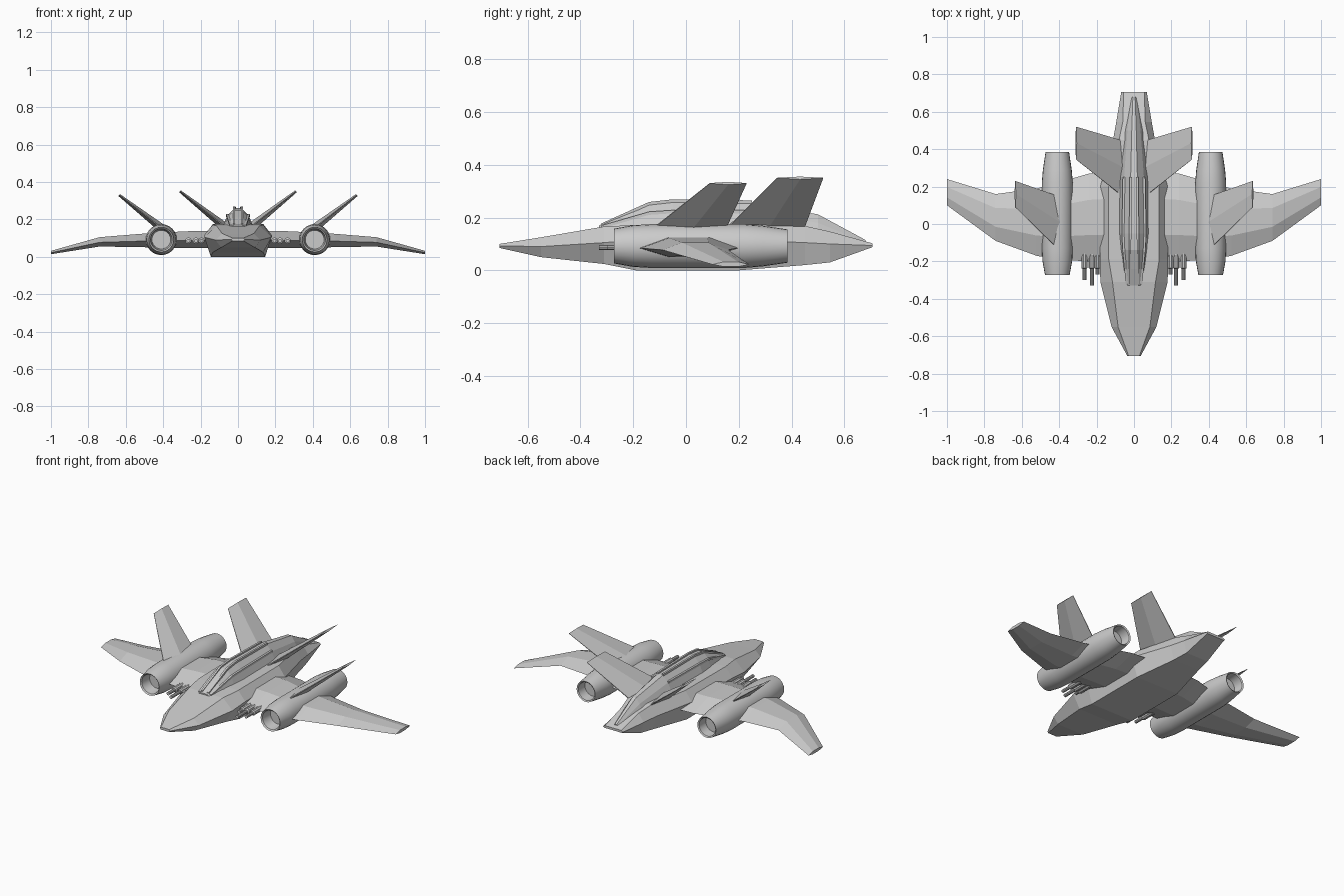
import bpy, bmesh, math
from mathutils import Vector

if "Cube" in bpy.data.objects:
    bpy.data.objects.remove(bpy.data.objects["Cube"])


def loft(name, rings, mirror=False, smooth=False):
    """Skin a list of equal-length point rings and cap both ends."""
    bm = bmesh.new()
    vs = [[bm.verts.new(p) for p in r] for r in rings]
    n = len(rings[0])
    for a, b in zip(vs, vs[1:]):
        for i in range(n):
            j = (i + 1) % n
            bm.faces.new((a[i], a[j], b[j], b[i]))
    bm.faces.new(vs[0])
    bm.faces.new(vs[-1])
    bmesh.ops.recalc_face_normals(bm, faces=bm.faces)
    me = bpy.data.meshes.new(name)
    bm.to_mesh(me)
    bm.free()
    ob = bpy.data.objects.new(name, me)
    bpy.context.collection.objects.link(ob)
    if mirror:
        ob.modifiers.new("mirror", 'MIRROR').use_mirror_merge = False
    if smooth:
        bpy.ops.object.select_all(action='DESELECT')
        ob.select_set(True)
        bpy.context.view_layer.objects.active = ob
        bpy.ops.object.shade_smooth_by_angle(angle=math.radians(30))
    return ob


def hull_ring(y, *levels):
    """Symmetric cross-section from (z, half width) levels, bottom to top."""
    right = [(w, y, z) for z, w in levels]
    return right + [(-x, yy, z) for x, yy, z in reversed(right)]


def lathe(name, x, z, profile, sides=24):
    """Turned body along y, mirrored to both sides."""
    ang = [2 * math.pi * i / sides for i in range(sides)]
    rings = [[(x + r * math.cos(a), y, z + r * math.sin(a)) for a in ang]
             for y, r in profile]
    return loft(name, rings, mirror=True, smooth=True)


def wing_ring(x, front, back, bottom, top):
    """Six-sided aerofoil section."""
    c = back - front
    mid = bottom + (top - bottom) * 0.45
    return [(x, front, mid), (x, front + .3 * c, top), (x, front + .7 * c, top),
            (x, back, mid), (x, front + .7 * c, bottom), (x, front + .3 * c, bottom)]


def fin(name, root, tip, root_y, tip_y, thick):
    """Canted fin with a flattened diamond section; root and tip are (x, z)."""
    d = Vector((tip[0] - root[0], 0, tip[1] - root[1])).normalized()
    nrm = Vector((-d.z, 0, d.x))
    rings = []
    for (x, z), (a, b), t in ((root, root_y, thick), (tip, tip_y, thick * .3)):
        c = b - a
        rings.append([Vector((x, a + f * c, z)) + nrm * t * s for f, s in
                      ((0, .12), (.5, 1), (1, .12), (1, -.12), (.5, -1), (0, -.12))])
    return loft(name, rings, mirror=True)


# Main hull
loft("fuselage", [
    hull_ring(-.707, (.085, .03), (.093, .035), (.10, .028)),
    hull_ring(-.55, (.05, .09), (.09, .12), (.125, .085)),
    hull_ring(-.31, (.024, .135), (.105, .18), (.166, .115)),
    hull_ring(-.19, (0, .145), (.115, .182), (.172, .135)),
    hull_ring(.20, (0, .145), (.115, .18), (.175, .135)),
    hull_ring(.45, (.02, .09), (.105, .112), (.168, .08)),
    hull_ring(.545, (.03, .075), (.10, .095), (.147, .06)),
    hull_ring(.707, (.088, .06), (.094, .068), (.102, .055))])

# Canopy running into the dorsal spine
loft("canopy_spine", [
    hull_ring(-.33, (.15, .042), (.163, .035), (.17, .02)),
    hull_ring(-.24, (.155, .06), (.19, .045), (.21, .022)),
    hull_ring(-.14, (.16, .072), (.215, .054), (.25, .022)),
    hull_ring(-.05, (.165, .08), (.22, .058), (.26, .02)),
    hull_ring(.25, (.165, .08), (.22, .053), (.256, .018)),
    hull_ring(.50, (.14, .055), (.18, .035), (.212, .012)),
    hull_ring(.68, (.095, .018), (.105, .014), (.115, .006))])

# Raised canopy frame strips
for name, pts in (
        ("upper_canopy_rail", [(.021, -.32, .172), (.022, -.14, .253), (.02, -.05, .263), (.018, .25, .259)]),
        ("lower_canopy_rail", [(.038, -.32, .164), (.055, -.14, .216), (.059, -.05, .222), (.054, .25, .222)])):
    s = .006
    loft(name, [[(x - s, y, z - s), (x + s, y, z - s), (x + s, y, z + s), (x - s, y, z + s)]
                for x, y, z in pts], mirror=True)

# Swept, drooping wings
loft("wing", [
    wing_ring(.10, -.20, .28, .048, .14),
    wing_ring(.24, -.20, .27, .048, .138),
    wing_ring(.41, -.19, .22, .048, .13),
    wing_ring(.52, -.17, .19, .052, .123),
    wing_ring(.74, -.09, .16, .055, .105),
    wing_ring(1.0, .10, .24, .014, .032)], mirror=True)

# Engine nacelles, open at both ends
lathe("engine_nacelle", .41, .092, [
    (-.20, .05), (-.265, .058), (-.272, .066), (-.20, .079), (-.13, .083),
    (.22, .083), (.29, .077), (.385, .063), (.38, .055), (.32, .052)])

# Canted fins on the fuselage and on the engines
fin("tail_fin", (.075, .165), (.31, .35), (.16, .45), (.345, .52), .022)
fin("engine_fin", (.41, .155), (.635, .33), (-.13, .15), (.09, .23), .022)

# Gun clusters beside the hull
for i, (x, end) in enumerate(((.195, -.27), (.225, -.33), (.265, -.30))):
    lathe(f"gun_{i + 1}", x, .086, [
        (-.12, .017), (-.235, .017), (-.24, .010), (end, .010)], sides=10)
